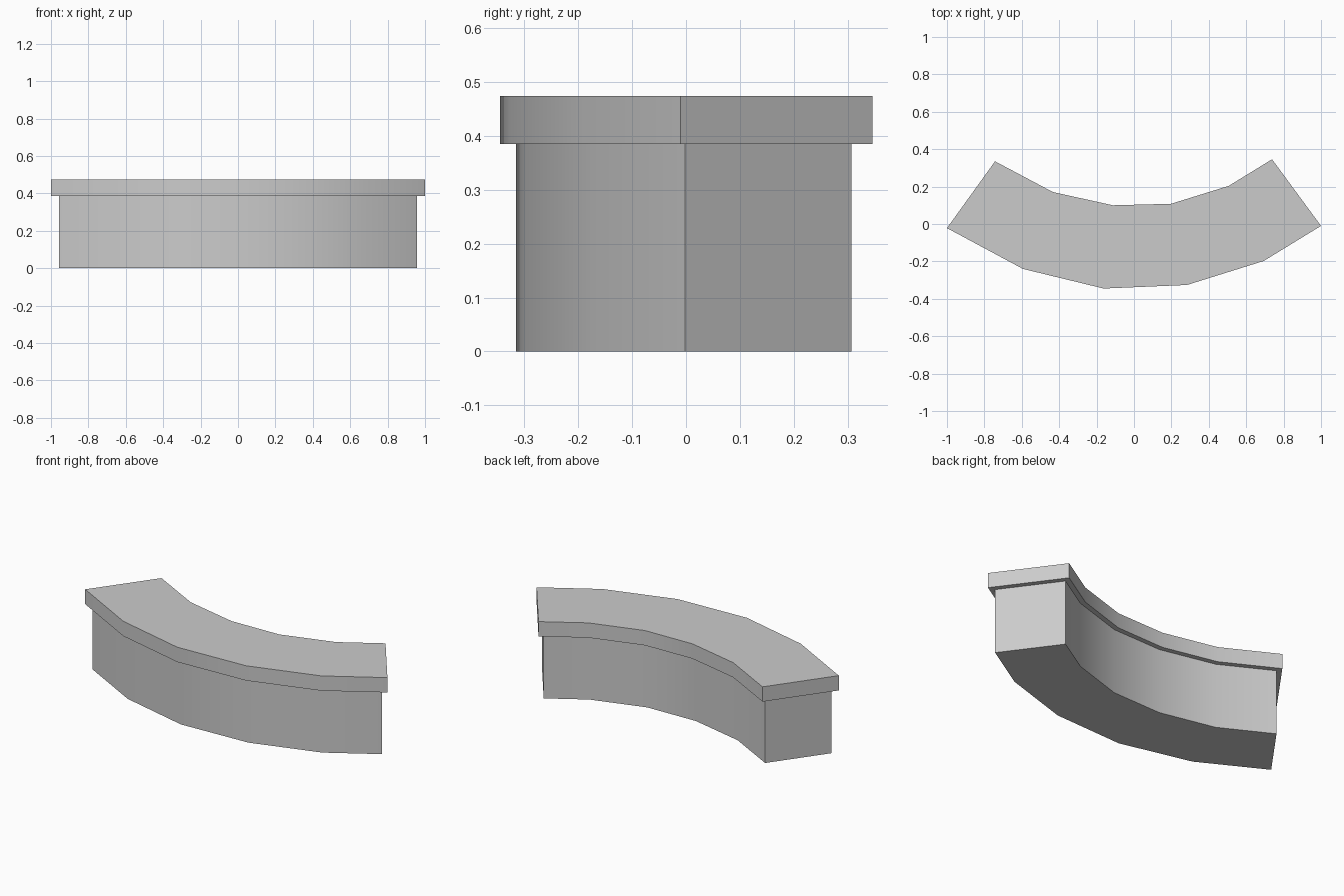
import bpy, bmesh, math
from mathutils import Vector

cube = bpy.data.objects.get("Cube")
if cube:
    bpy.data.objects.remove(cube, do_unlink=True)

stone = bpy.data.materials.new("grey stone")
stone.use_nodes = True
GREY = (0.6, 0.6, 0.6, 1)
stone.diffuse_color = GREY
stone.node_tree.nodes["Principled BSDF"].inputs["Base Color"].default_value = GREY

# Plan of the coping, counter-clockwise: convex side then concave side
convex_side = [(-1, -.022), (-.594, -.24), (-.162, -.345),
               (.283, -.326), (.693, -.198), (1, -.01)]
concave_side = [(.738, .346), (.507, .204), (.198, .108),
                (-.113, .1), (-.434, .171), (-.743, .335)]
plan = [Vector(p) for p in convex_side + concave_side]


def inset(points, amount):
    """Move every edge of the outline inwards by the same amount."""
    result = []
    for i, p in enumerate(points):
        a = (p - points[i - 1]).normalized()
        b = (points[(i + 1) % len(points)] - p).normalized()
        na, nb = Vector((-a.y, a.x)), Vector((-b.y, b.x))
        result.append(p + (na + nb) * amount / (1 + na.dot(nb)))
    return result


def prism(name, outline, bottom, top):
    bm = bmesh.new()
    face = bm.faces.new([bm.verts.new((p.x, p.y, bottom)) for p in outline])
    up = bmesh.ops.extrude_face_region(bm, geom=[face])["geom"]
    verts = [g for g in up if isinstance(g, bmesh.types.BMVert)]
    bmesh.ops.translate(bm, verts=verts, vec=(0, 0, top - bottom))
    bmesh.ops.recalc_face_normals(bm, faces=bm.faces)
    mesh = bpy.data.meshes.new(name)
    bm.to_mesh(mesh)
    bm.free()
    mesh.materials.append(stone)
    obj = bpy.data.objects.new(name, mesh)
    bpy.context.collection.objects.link(obj)
    bpy.ops.object.select_all(action="DESELECT")
    obj.select_set(True)
    bpy.context.view_layer.objects.active = obj
    bpy.ops.object.shade_smooth_by_angle(angle=math.radians(30))


# Curved wall with an overhanging coping slab
prism("wall", inset(plan, 0.029), 0, 0.385)
prism("coping", plan, 0.385, 0.474)
